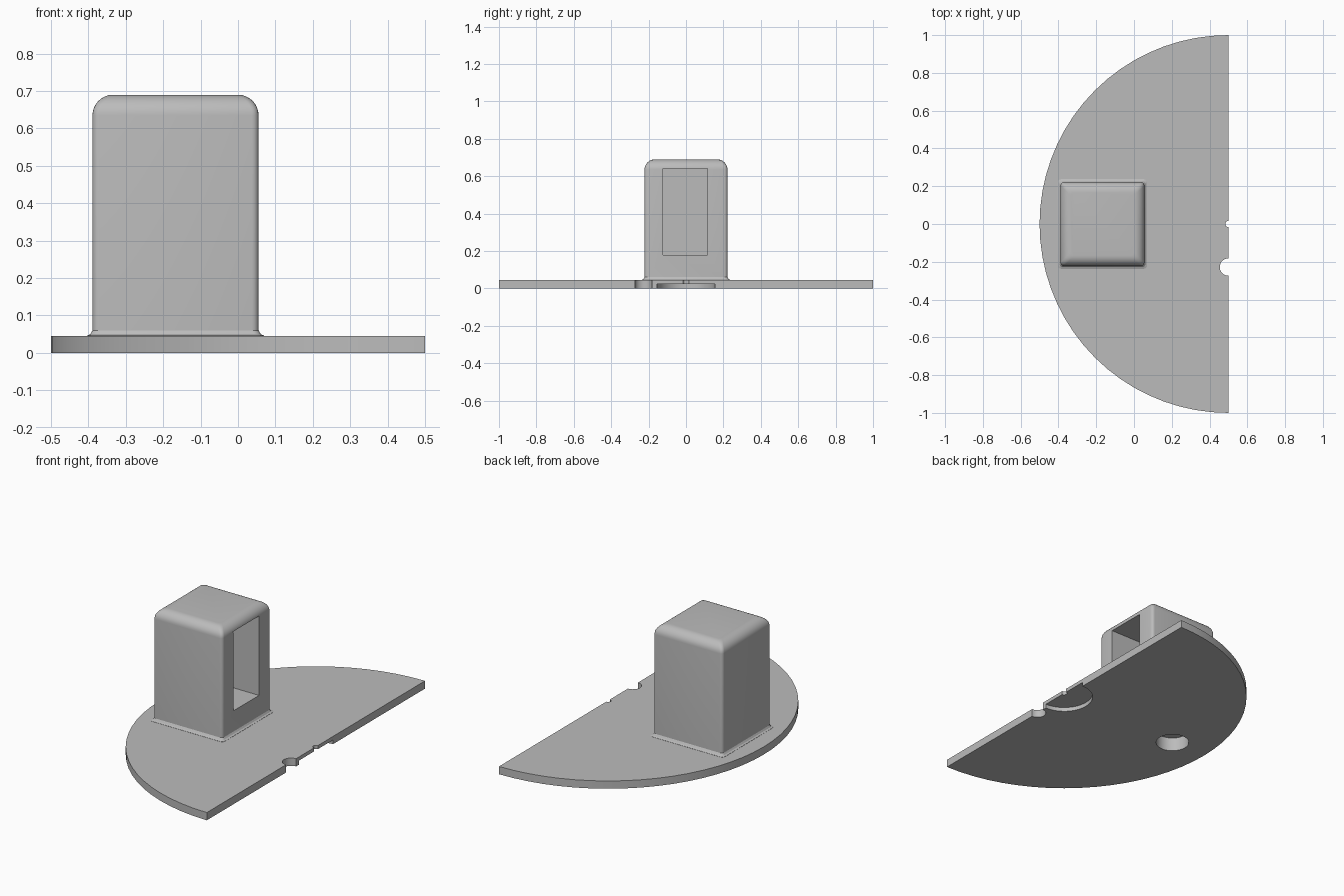
import bpy
import bmesh
from math import pi, sin, cos, radians

if "Cube" in bpy.data.objects:
    bpy.data.objects.remove(bpy.data.objects["Cube"], do_unlink=True)

grey = bpy.data.materials.new("plain grey")
grey.use_nodes = True
grey.diffuse_color = (0.5, 0.5, 0.5, 1)
grey.node_tree.nodes["Principled BSDF"].inputs["Base Color"].default_value = (0.5, 0.5, 0.5, 1)


def loft(name, rings):
    """Closed solid through a stack of matching rings."""
    bm = bmesh.new()
    loops = [[bm.verts.new(p) for p in ring] for ring in rings]
    for low, high in zip(loops, loops[1:]):
        n = len(low)
        for i in range(n):
            j = (i + 1) % n
            bm.faces.new((low[i], low[j], high[j], high[i]))
    bm.faces.new(loops[0][::-1])
    bm.faces.new(loops[-1])
    bmesh.ops.recalc_face_normals(bm, faces=bm.faces)
    mesh = bpy.data.meshes.new(name)
    bm.to_mesh(mesh)
    bm.free()
    mesh.materials.append(grey)
    obj = bpy.data.objects.new(name, mesh)
    bpy.context.collection.objects.link(obj)
    return obj


def arc(x, y, r, start, end, steps):
    return [(x + r * cos(start + (end - start) * i / steps),
             y + r * sin(start + (end - start) * i / steps)) for i in range(steps + 1)]


def prism(name, outline, z0, z1):
    return loft(name, [[(x, y, z) for x, y in outline] for z in (z0, z1)])


def cylinder(name, x, y, r, z0, z1, steps=32):
    return prism(name, arc(x, y, r, 0, 2 * pi, steps)[:-1], z0, z1)


def rounded_rect(cx, half_x, half_y, r):
    points = []
    for k, (sx, sy) in enumerate(((1, 1), (-1, 1), (-1, -1), (1, -1))):
        points += arc(cx + sx * (half_x - r), sy * (half_y - r), r,
                      k * pi / 2, (k + 1) * pi / 2, 4)
    return points


def cut(target, cutters):
    bpy.context.view_layer.objects.active = target
    for cutter in cutters:
        mod = target.modifiers.new("cut", "BOOLEAN")
        mod.operation = "DIFFERENCE"
        mod.solver = "EXACT"
        mod.object = cutter
        bpy.ops.object.modifier_apply(modifier=mod.name)


# Half-round base plate
base = prism("base_plate", arc(0.5, 0, 1, pi / 2, 3 * pi / 2, 36), 0, 0.045)

# Housing: flared foot, straight walls, rolled top edge
profile = [(-0.015, 0.04), (-0.015, 0.046), (-0.006, 0.05), (0, 0.06)]
for i in range(9):
    a = i / 8 * pi / 2
    profile.append((0.055 * (1 - cos(a)), 0.635 + 0.055 * sin(a)))
housing = loft("housing", [
    [(x, y, z) for x, y in rounded_rect(-0.167, 0.222 - inset, 0.222 - inset, 0.018)]
    for inset, z in profile])

# Cutters: edge notches, underside recess, blind hole, window pocket
notch = cylinder("notch_cutter", 0.5, -0.228, 0.046, -0.1, 0.2)
pin = cylinder("pin_notch_cutter", 0.5, 0, 0.017, -0.1, 0.2, 16)
recess = cylinder("recess_cutter", 0.5, 0, 0.156, -0.1, 0.024, 48)
hole = cylinder("hole_cutter", -0.275, 0, 0.09, -0.1, 0.08)
pocket = prism("pocket_cutter", [(-0.33, -0.122), (0.2, -0.122), (0.2, 0.114), (-0.33, 0.114)],
               0.18, 0.64)
cut(base, [notch, pin, recess, hole])
cut(housing, [hole, pocket])
for cutter in (notch, pin, recess, hole, pocket):
    bpy.data.objects.remove(cutter, do_unlink=True)

# Smooth the curved surfaces, keep edges sharp
bpy.ops.object.select_all(action="DESELECT")
for obj in (base, housing):
    obj.select_set(True)
bpy.context.view_layer.objects.active = housing
bpy.ops.object.shade_smooth_by_angle(angle=radians(30))
